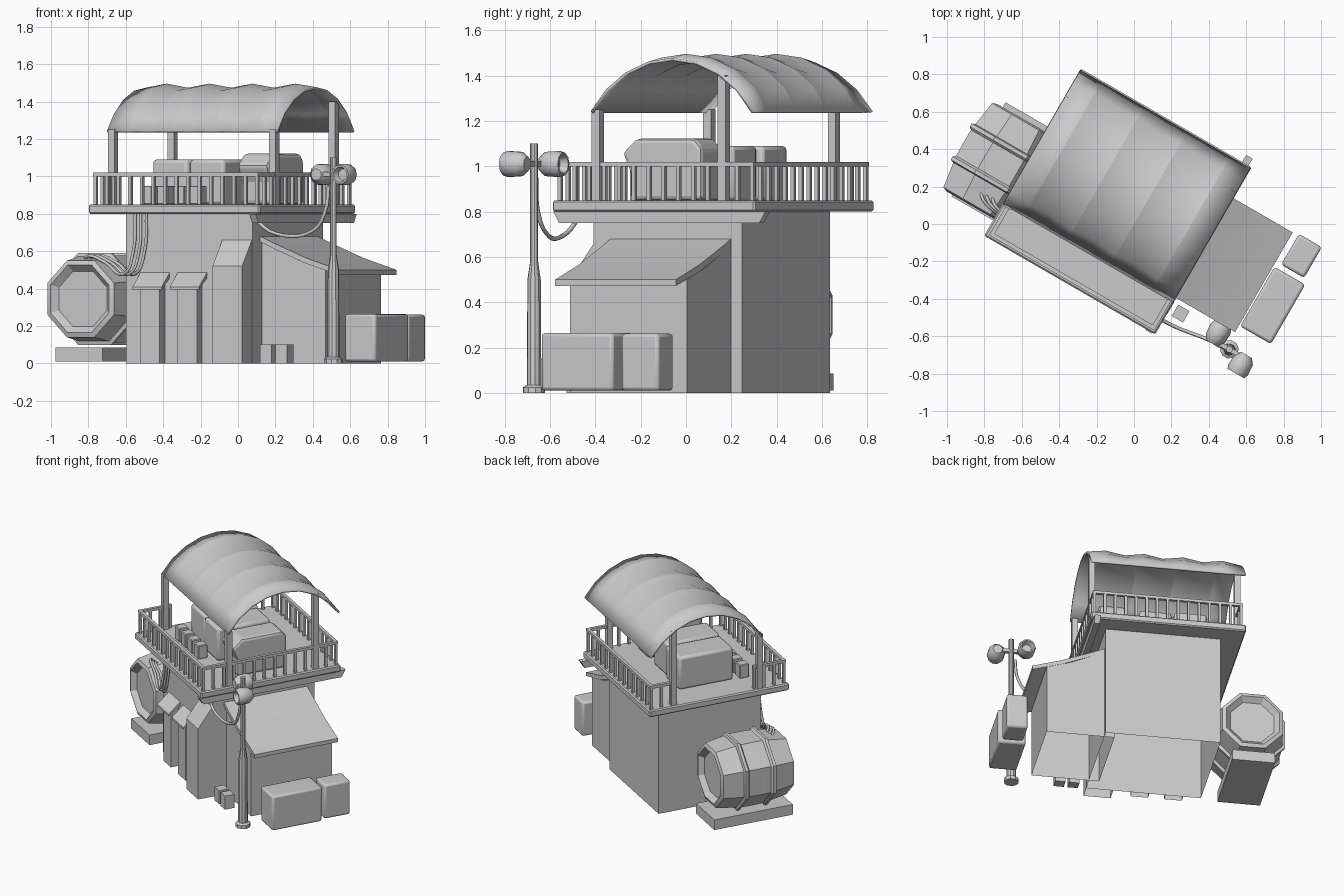
import bpy, bmesh, math
from mathutils import Vector

if "Cube" in bpy.data.objects:
    bpy.data.objects.remove(bpy.data.objects["Cube"])

ANG = math.radians(-30)   # the building stands turned; parts use its own u, v, z axes


def L(x, y, z):
    """World point to building axes."""
    c, s = math.cos(-ANG), math.sin(-ANG)
    return Vector((c * x - s * y, s * x + c * y, z))


def obj(name, bm, smooth=None, bevel=0, seg=2):
    bmesh.ops.recalc_face_normals(bm, faces=bm.faces)
    me = bpy.data.meshes.new(name)
    bm.to_mesh(me)
    bm.free()
    ob = bpy.data.objects.new(name, me)
    bpy.context.collection.objects.link(ob)
    ob.rotation_euler.z = ANG
    if bevel:
        m = ob.modifiers.new("bevel", 'BEVEL')
        m.width, m.segments = bevel, seg
    if smooth:
        bpy.context.view_layer.objects.active = ob
        ob.select_set(True)
        bpy.ops.object.shade_smooth_by_angle(angle=math.radians(smooth))
        ob.select_set(False)
    return ob


def add_box(bm, u0, u1, v0, v1, z0, z1):
    r = bmesh.ops.create_cube(bm, size=1)
    for v in r['verts']:
        v.co = Vector((u0 + (v.co.x + .5) * (u1 - u0), v0 + (v.co.y + .5) * (v1 - v0),
                       z0 + (v.co.z + .5) * (z1 - z0)))


def box(name, *d, bevel=0, seg=2, smooth=None):
    bm = bmesh.new()
    add_box(bm, *d)
    return obj(name, bm, smooth, bevel, seg)


def prism(name, pts, axis, a, b, open_bottom=False, smooth=None, bevel=0):
    """Profile (other axis, z) drawn out along u or v."""
    bm = bmesh.new()
    co = (lambda p, t: (t, p[0], p[1])) if axis == 'u' else (lambda p, t: (p[0], t, p[1]))
    A = [bm.verts.new(co(p, a)) for p in pts]
    B = [bm.verts.new(co(p, b)) for p in pts]
    n = len(pts)
    bm.faces.new(A)
    bm.faces.new(B)
    for i in range(n):
        bm.faces.new((A[i], A[(i + 1) % n], B[(i + 1) % n], B[i]))
    if open_bottom:
        low = [f for f in bm.faces if all(v.co.z < .001 for v in f.verts)]
        bmesh.ops.delete(bm, geom=low, context='FACES')
    return obj(name, bm, smooth, bevel)


def lathe(name, prof, origin, axis, n=8, smooth=None, twist=0):
    """Profile of (radius, distance) turned about z or v."""
    bm = bmesh.new()
    rings = []
    for r, h in prof:
        ring = []
        for i in range(n):
            t = 2 * math.pi * (i + twist) / n
            c, s = r * math.cos(t), r * math.sin(t)
            off = (c, s, h) if axis == 'z' else (c, h, s)
            ring.append(bm.verts.new(Vector(origin) + Vector(off)))
        rings.append(ring)
    for P, Q in zip(rings, rings[1:]):
        for i in range(n):
            bm.faces.new((P[i], P[(i + 1) % n], Q[(i + 1) % n], Q[i]))
    bm.faces.new(rings[0])
    bm.faces.new(rings[-1])
    return obj(name, bm, smooth)


def cable(name, pts, r):
    cu = bpy.data.curves.new(name, 'CURVE')
    cu.dimensions = '3D'
    cu.bevel_depth, cu.bevel_resolution, cu.resolution_u = r, 1, 5
    sp = cu.splines.new('BEZIER')
    sp.bezier_points.add(len(pts) - 1)
    for bp, p in zip(sp.bezier_points, pts):
        bp.co = L(*p)
        bp.handle_left_type = bp.handle_right_type = 'AUTO'
    ob = bpy.data.objects.new(name, cu)
    ob.rotation_euler.z = ANG
    bpy.context.collection.objects.link(ob)


# main block, front supports
prism("main_block", [(-.51, 0), (.27, 0), (.27, .81), (-.51, .81)], 'v', -.315, .44, True)
prism("corner_buttress", [(-.315, 0), (-.42, 0), (-.42, .52), (-.315, .66)], 'u', .085, .268, True)
for i, u in enumerate((-.33, -.10)):
    prism(f"pilaster_{i}", [(-.315, 0), (-.37, 0), (-.37, .41), (-.315, .48)], 'u', u - .06, u + .06, True)
    prism(f"pilaster_cap_{i}", [(-.31, .46), (-.40, .395), (-.40, .41), (-.31, .49)], 'u', u - .09, u + .09)

# side annex and its lean-to roof
prism("annex", [(.2, 0), (.66, 0), (.66, .50), (.5, .55), (.2, .68)], 'v', -.21, .385, True)
prism("annex_roof", [(.2, .68), (.35, .615), (.55, .535), (.757, .472),
                     (.757, .50), (.55, .565), (.35, .645), (.2, .71)], 'v', -.23, .385, smooth=30)

# deck with the cross beam below
box("deck", -.662, .393, -.455, .577, .80, .85, bevel=.008, seg=1)
prism("deck_beam", [(-.46, .80), (-.43, .75), (.59, .75), (.62, .80)], 'u', .335, .375)

# railing runs: start, end in u, v
bm = bmesh.new()
e0, e1, f0, f1 = -.63, .367, -.428, .552
runs = [((e0, f0), (e1, f0), 14), ((e1, f0), (e1, f1), 13), ((e1, f1), (e0, f1), 14),
        ((e0, f1), (e0, f1 - .15), 2), ((e0, f0), (e0, f0 + .22), 3)]
for p, q, n in runs:
    add_box(bm, min(p[0], q[0]) - .011, max(p[0], q[0]) + .011,
            min(p[1], q[1]) - .011, max(p[1], q[1]) + .011, 1.0, 1.02)
    for i in range(n + 1):
        x = p[0] + (q[0] - p[0]) * i / n
        y = p[1] + (q[1] - p[1]) * i / n
        add_box(bm, x - .009, x + .009, y - .009, y + .009, .845, 1.005)
obj("railing", bm)

# roof posts
for i, (u, v, h) in enumerate([(-.63, -.245, 1.25), (.362, -.24, 1.25), (.36, .40, 1.40), (-.63, .39, 1.40)]):
    box(f"roof_post_{i}", u - .02, u + .02, v - .02, v + .02, .84, h)

# arched canopy with sharp raised ribs, straight at the eaves
bm = bmesh.new()
st = [(-.66, -.008), (-.53, .014), (-.4, -.008), (-.265, .014), (-.13, -.008), (0, .014),
      (.13, -.008), (.265, .014), (.39, -.004)]
R, zc, vc = .479, 1.003, .155
amax = math.asin(.415 / R)
rows = []
for u, d in st:
    row = []
    for k in range(9):
        a = amax * (k / 4 - 1)
        r = R + d * (1 - (a / amax) ** 4)
        row.append(bm.verts.new((u, vc + r * math.sin(a), zc + r * math.cos(a))))
    rows.append(row)
for P, Q in zip(rows, rows[1:]):
    for k in range(8):
        bm.faces.new((P[k], P[k + 1], Q[k + 1], Q[k]))
for row in rows[1::2]:
    for a, b in zip(row, row[1:]):
        bm.edges.get((a, b)).smooth = False
for f in bm.faces:
    f.smooth = True
canopy = obj("canopy", bm)
m = canopy.modifiers.new("thick", 'SOLIDIFY')
m.thickness, m.offset = .013, -1

# equipment on the deck
box("deck_cabinet_left", -.45, -.23, -.14, .26, .85, 1.09, bevel=.018, smooth=40)
box("deck_cabinet_right", -.215, .0, -.15, .24, .85, 1.09, bevel=.018, smooth=40)
prism("deck_console", [(-.13, .85), (-.13, .97), (-.17, 1.06), (-.10, 1.122), (.20, 1.122),
                       (.235, 1.08), (.235, .85)], 'u', .09, .275, bevel=.02)
for i in range(4):
    u = -.42 + .1 * i
    box(f"deck_crate_{i}", u - .035, u + .035, -.255, -.185, .85, .95, bevel=.005, seg=1)

# storage bins and small ground crates
box("bin_small", .79, .932, .205, .395, .01, .262, bevel=.015, smooth=40)
box("bin_large", .765, .955, -.19, .177, .01, .265, bevel=.015, smooth=40)
for i, u in enumerate((.36, .455)):
    box(f"ground_crate_{i}", u - .035, u + .035, -.325, -.255, 0, .1)

# barrel tank with hoops on its slab
half = [(.16, .235), (.195, .27), (.222, .26), (.245, .118), (.266, .112), (.266, .092), (.25, .08)]
prof = [(r, -h) for r, h in half] + [(.252, 0)] + half[::-1]
lathe("barrel", prof, (-.775, -.08, .345), 'v', 8, 25, .5)
box("barrel_slab", -.92, -.63, -.36, .22, .01, .085)
for i in range(3):
    d = .03 * i
    cable(f"barrel_pipe_{i}", [(-.55 + d, -.07 - d * .58, .81), (-.56 + d, -.07 - d * .58, .6),
                               (-.61 + d, -.05 - d * .4, .48), (-.71 + d, .04 - d * .2, .54),
                               (-.80 + d, .12 - d * .4, .575), (-.82 + d, .17 - d * .4, .55)], .009)

# lamp post, two lamps facing opposite ways, cable to the deck
base = L(.51, -.67, 0)
lathe("lamp_post", [(.05, 0), (.05, .025), (.033, .035), (.03, .5), (.018, .58), (.018, 1.10)],
      base, 'z', 10, 30)
box("lamp_arm", base.x - .1, base.x + .1, base.y - .012, base.y + .012, 1.0, 1.024)
for i, s in enumerate((-1, 1)):
    lathe(f"lamp_{i}", [(.032, s * .06), (.056, s * .03), (.06, -s * .03), (.052, -s * .055),
                        (.042, -s * .055), (.03, -s * .02)],
          (base.x + s * .095, base.y - s * .04, 1.01), 'v', 10, 40)
cable("lamp_cable", [(.485, -.66, .95), (.465, -.655, .81), (.40, -.62, .71),
                     (.2, -.54, .695), (.07, -.46, .79)], .01)
